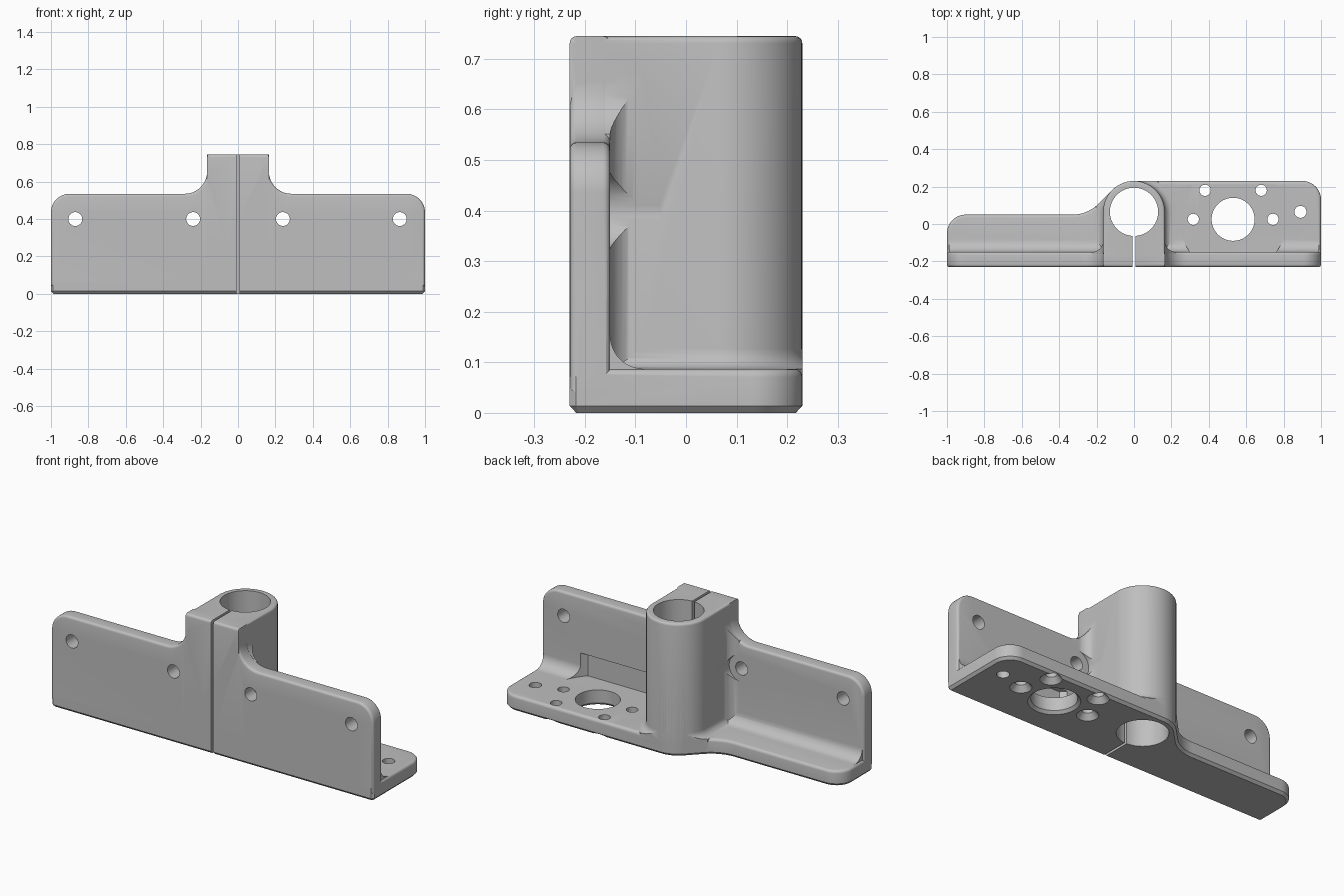
import bpy, bmesh, math
from mathutils import Vector

cube = bpy.data.objects.get("Cube")
if cube:
    bpy.data.objects.remove(cube, do_unlink=True)

grey = bpy.data.materials.new("plain_grey")
grey.use_nodes = True
colour = (0.52, 0.52, 0.52, 1)
grey.diffuse_color = colour
grey.node_tree.nodes["Principled BSDF"].inputs["Base Color"].default_value = colour


def arc(cx, cy, r, start, end, n=12):
    angles = [math.radians(start + (end - start) * i / n) for i in range(n + 1)]
    return [(cx + r * math.cos(a), cy + r * math.sin(a)) for a in angles]


def inset(points, d):
    """Move a counter-clockwise outline inwards by d with mitred corners."""
    result = []
    for i, p in enumerate(points):
        p = Vector(p)
        a = (p - Vector(points[i - 1])).normalized()
        b = (Vector(points[(i + 1) % len(points)]) - p).normalized()
        na, nb = Vector((-a.y, a.x)), Vector((-b.y, b.x))
        result.append(p + (na + nb) * d / (1 + na.dot(nb)))
    return result


def prism(name, outline, rings, axis="z"):
    """Loft an outline through (inset, height) rings along an axis."""
    place = {"z": lambda u, v, h: (u, v, h),
             "y": lambda u, v, h: (u, h, v),
             "x": lambda u, v, h: (h, u, v)}[axis]
    bm = bmesh.new()
    loops = []
    for d, h in rings:
        pts = inset(outline, d) if d else outline
        loops.append([bm.verts.new(place(p[0], p[1], h)) for p in pts])
    n = len(outline)
    for low, high in zip(loops, loops[1:]):
        for i in range(n):
            j = (i + 1) % n
            bm.faces.new((low[i], low[j], high[j], high[i]))
    bm.faces.new(loops[0])
    bm.faces.new(loops[-1])
    bmesh.ops.recalc_face_normals(bm, faces=bm.faces)
    mesh = bpy.data.meshes.new(name)
    bm.to_mesh(mesh)
    bm.free()
    mesh.materials.append(grey)
    obj = bpy.data.objects.new(name, mesh)
    bpy.context.collection.objects.link(obj)
    return obj


def combine(target, tool, operation):
    mod = target.modifiers.new("shape", "BOOLEAN")
    mod.operation, mod.solver, mod.object = operation, "EXACT", tool
    bpy.context.view_layer.objects.active = target
    bpy.ops.object.modifier_apply(modifier=mod.name)
    bpy.data.objects.remove(tool, do_unlink=True)


def circle(x, y, r, n=40):
    return arc(x, y, r, 0, 360, n)[:-1]


def rounded(low, high, r, both=False):
    """Rings with a rounded far end, and optionally a rounded near end."""
    steps = [math.radians(a) for a in (0, 22.5, 45, 67.5, 90)]
    top = [(r * (1 - math.cos(a)), high - r * (1 - math.sin(a))) for a in steps]
    if both:
        return [(d, low + high - h) for d, h in reversed(top)] + top
    return [(0, low)] + top


FRONT, WALL, BASE, TOP, TUBE = -0.23, -0.15, 0.087, 0.745, 0.165
CY = 0.065
EDGE = 0.016

# Base plate: deep on one side, shallow on the other, swept into the tube
base_outline = ([(-0.988, FRONT), (0.988, FRONT), (1, FRONT + 0.012)]
                + arc(0.9, 0.13, 0.1, 0, 90)
                + arc(0, CY, TUBE, 90, 135)
                + arc(-0.33, 0.248, 0.198, -45, -90)
                + arc(-0.9, -0.05, 0.1, 90, 180)
                + [(-1, FRONT + 0.012)])
bracket = prism("clamp_bracket", base_outline, [(0.013, 0)] + rounded(0.014, BASE, EDGE))

# Upright wall with a raised centre tab
half = (arc(0.9, 0.435, 0.1, 0, 90) + arc(0.285, 0.655, 0.12, 270, 180))
silhouette = ([(-1, 0.04), (1, 0.04)] + half + [(TUBE, TOP), (-TUBE, TOP)]
              + [(-x, z) for x, z in reversed(half)])
wall = prism("wall", silhouette, rounded(FRONT, WALL, 0.014, True), "y")
combine(bracket, wall, "UNION")

# Clamp boss
boss_outline = [(-TUBE, FRONT), (TUBE, FRONT)] + arc(0, CY, TUBE, 0, 180, 40)
combine(bracket, prism("boss", boss_outline, rounded(0.04, TOP, 0.014)), "UNION")

# Fillet between wall and base
cove = arc(-0.083, BASE + 0.067, 0.067, 270, 180)
profile = [(-0.19, 0.04), (-0.083, 0.04)] + cove + [(-0.19, BASE + 0.067)]
combine(bracket, prism("base_fillet", profile, [(0, -0.99), (0, 0.99)], "x"), "UNION")

# Fillets between wall and boss, trimmed by the wall silhouette
R = 0.06
right = arc(TUBE + R, WALL + R, R, 270, 180)
web = ([(-TUBE - R, WALL - 0.01), (TUBE + R, WALL - 0.01)] + right
       + [(-x, y) for x, y in reversed(right)])
web_fillet = prism("web_fillet", web, [(0, 0.05), (0, 0.7)])
combine(web_fillet, prism("trim", silhouette, [(0, -0.3), (0, 0)], "y"), "INTERSECT")
combine(bracket, web_fillet, "UNION")

# Fillet around the boss foot, trimmed by the base outline
foot = [(-0.04, 0.05)]
for i in range(7):
    a = math.radians(15 * i)
    foot.append((-0.04 * (1 - math.sin(a)), BASE + 0.04 * (1 - math.cos(a))))
foot_fillet = prism("foot_fillet", boss_outline, foot)
combine(foot_fillet, prism("trim", base_outline, [(0, 0), (0, 0.3)]), "INTERSECT")
combine(bracket, foot_fillet, "UNION")

# Round clearance pocket cut into the wall and its fillet
MX, MY = 0.53, 0.025
pocket = [(x, max(y, -0.18)) for x, y in circle(MX, MY, 0.289, 64)]
combine(bracket, prism("pocket", pocket, [(0, BASE), (0, 0.22)]), "DIFFERENCE")

# Screw holes in the wall, with flat seats beside the boss
for x in (-0.87, -0.24, 0.24, 0.865):
    if abs(x) < 0.5:
        seat = prism("seat", circle(x, 0.4, 0.077), [(0, WALL), (0, -0.05)], "y")
        combine(bracket, seat, "DIFFERENCE")
    hole = prism("hole", circle(x, 0.4, 0.037), [(0, -0.3), (0, 0)], "y")
    combine(bracket, hole, "DIFFERENCE")

# Base holes: centre opening, countersunk screws, one plain hole
big = prism("opening", circle(MX, MY, 0.115, 56),
            [(-0.025, -0.01), (-0.015, 0), (0, 0.015), (0, 0.12)])
combine(bracket, big, "DIFFERENCE")
for x, y in ((0.38, 0.18), (0.68, 0.18), (0.317, MY), (0.743, MY)):
    screw = prism("screw", circle(x, y, 0.03, 32),
                  [(-0.035, -0.01), (-0.025, 0), (0, 0.03), (0, 0.12)])
    combine(bracket, screw, "DIFFERENCE")
combine(bracket, prism("hole", circle(0.89, CY, 0.032), [(0, -0.1), (0, 0.12)]), "DIFFERENCE")

# Tube bore and clamping slit
bore = prism("bore", circle(0, CY, 0.129, 64), [(0, -0.1), (0, 0.9)])
combine(bracket, bore, "DIFFERENCE")
slot = [(-0.007, -0.3), (0.007, -0.3), (0.007, 0), (-0.007, 0)]
combine(bracket, prism("slit", slot, [(0, -0.1), (0, 0.9)]), "DIFFERENCE")

bpy.ops.object.select_all(action="DESELECT")
bracket.select_set(True)
bpy.context.view_layer.objects.active = bracket
bpy.ops.object.shade_smooth_by_angle(angle=math.radians(30))
